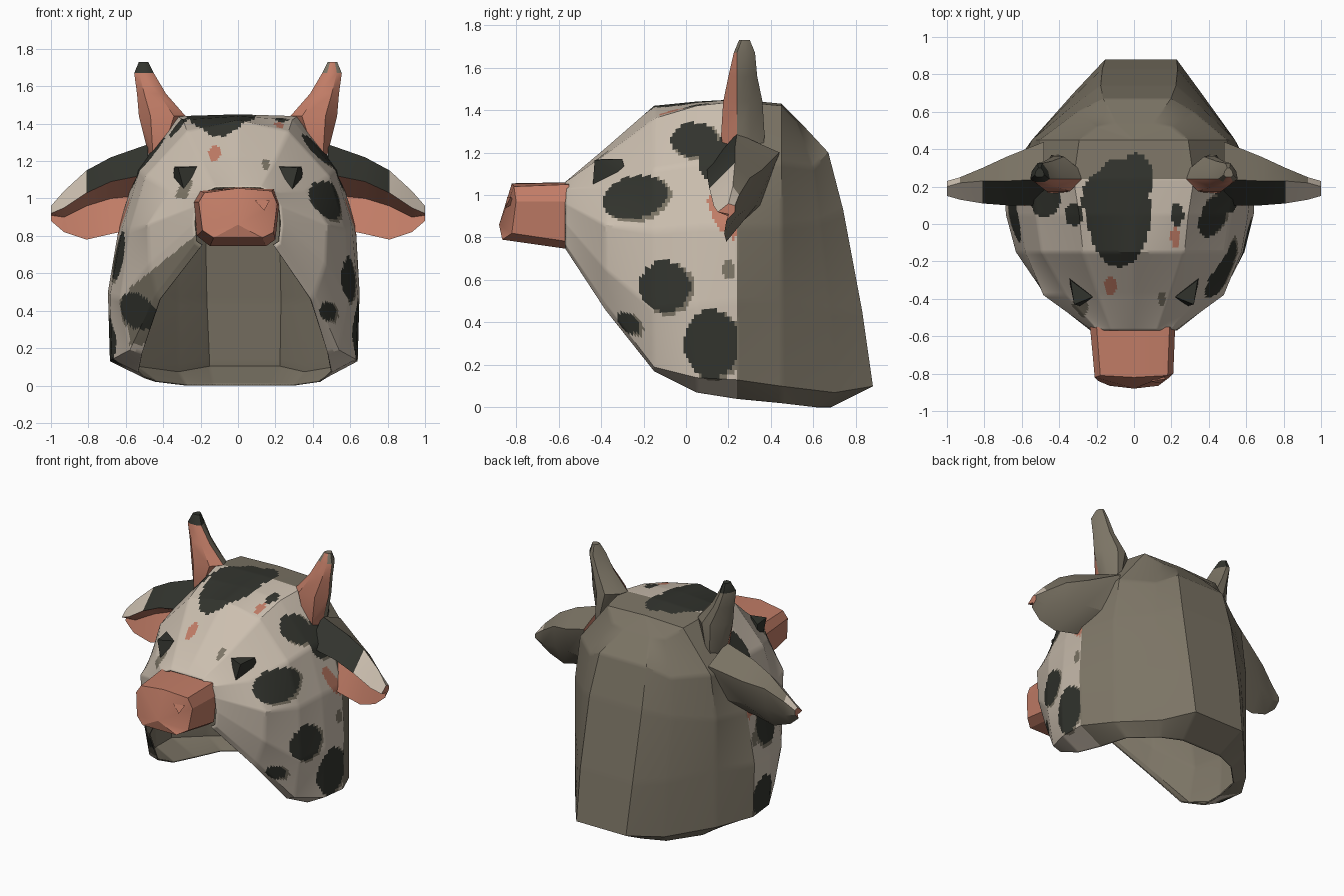
import bpy, bmesh, math
from mathutils import Vector

if "Cube" in bpy.data.objects:
    bpy.data.objects.remove(bpy.data.objects["Cube"])


def material(name, rgb):
    m = bpy.data.materials.new(name)
    m.diffuse_color = (*rgb, 1)
    m.use_nodes = True
    m.node_tree.nodes["Principled BSDF"].inputs["Base Color"].default_value = m.diffuse_color
    return m


MATS = [material("cream", (.60, .52, .43)), material("charcoal", (.032, .034, .027)),
        material("pink", (.54, .205, .135)), material("taupe", (.20, .175, .13))]
CREAM, DARK, PINK, TAUPE = range(4)


def finish(name, bm, rule, angle=30):
    """Colour the faces by a rule and make the object."""
    bm.normal_update()
    for f in bm.faces:
        f.material_index = rule(f.calc_center_median(), f.normal)
    me = bpy.data.meshes.new(name)
    bm.to_mesh(me)
    bm.free()
    for m in MATS:
        me.materials.append(m)
    ob = bpy.data.objects.new(name, me)
    bpy.context.collection.objects.link(ob)
    bpy.ops.object.select_all(action='DESELECT')
    ob.select_set(True)
    bpy.context.view_layer.objects.active = ob
    bpy.ops.object.shade_smooth_by_angle(angle=math.radians(angle))
    return ob


def loft(rings, closed=True, caps=True):
    bm = bmesh.new()
    vs = [[bm.verts.new(p) for p in r] for r in rings]
    n = len(vs[0])
    for a, b in zip(vs, vs[1:]):
        for i in range(n if closed else n - 1):
            j = (i + 1) % n
            bm.faces.new((a[i], a[j], b[j], b[i]))
    if caps:
        bm.faces.new(vs[0])
        bm.faces.new(vs[-1])
    bmesh.ops.remove_doubles(bm, verts=bm.verts, dist=.0005)
    bmesh.ops.recalc_face_normals(bm, faces=bm.faces)
    return bm


def hull(name, points, col):
    bm = bmesh.new()
    for p in points:
        bm.verts.new(p)
    bmesh.ops.convex_hull(bm, input=bm.verts)
    finish(name, bm, lambda c, n: col, 20)


# Head shell: half arches (x, z) from the inward rim up to the crown, open below
arches = [
    (-.57, [(.19, .75), (.22, .77), (.23, .87), (.22, .96), (.19, 1.03), (.12, 1.06), (0, 1.06)]),
    (-.38, [(.39, .46), (.41, .49), (.47, .65), (.48, .86), (.36, 1.04), (.19, 1.19), (0, 1.22)]),
    (-.15, [(.48, .17), (.54, .19), (.59, .46), (.575, .83), (.49, 1.12), (.27, 1.36), (0, 1.42)]),
    (.05, [(.50, .07), (.63, .14), (.64, .48), (.61, .85), (.52, 1.15), (.29, 1.42), (0, 1.44)]),
    (.24, [(.47, .04), (.64, .13), (.65, .5), (.63, .85), (.54, 1.15), (.32, 1.44), (0, 1.45)]),
    (.45, [(.44, .02), (.54, .1), (.54, .5), (.54, .85), (.50, 1.15), (.29, 1.42), (0, 1.44)])]
half = [[(x, y, z) for x, z in pts] for y, pts in arches]
top = (0, .45, 1.43)
half[-1][-1] = top
half.append([(.29, .62, 0), (.34, .70, .07), (.34, .68, .45), (.34, .63, .88), (.31, .60, 1.13),
             (.2, .52, 1.35), top])
back = [(.68, 0), (.88, .1), (.83, .45), (.74, .93), (.67, 1.2), (.54, 1.34)]
half.append([(w, y, z) for w, (y, z) in zip((.15, .19, .2, .2, .18, .1), back)] + [top])
half.append([(0, y, z) for y, z in back] + [top])
rings = [h + [(-x * (1.07 if z < .6 and y < .3 else 1.01), y, z) for x, y, z in reversed(h[:-1])]
         for h in half]
# The back leans slightly to one side
rings = [[(x + .1 * max(0, y - .5), y, z) for x, y, z in r] for r in rings]

# Painted patches: side ones (sign of x, y, z, ry, rz, tilt), top ones (x, y, rx, ry, colour)
SIDE = [(1, -.24, .99, .155, .10, .25), (1, -.10, .57, .12, .12, 0), (1, .12, .30, .13, .16, 0),
        (1, .04, 1.26, .11, .08, 0), (1, .19, 1.16, .13, .11, .3), (1, -.27, .40, .04, .06, .8),
        (-1, .03, .69, .13, .13, 0), (-1, -.24, .40, .10, .10, 0), (-1, .12, .24, .13, .13, 0),
        (-1, .17, 1.2, .13, .13, 0)]
TOP = [(-.08, .06, .17, .29, DARK), (-.17, .14, .11, .14, DARK), (.01, .24, .09, .14, DARK),
       (.23, .05, .035, .06, DARK), (.22, -.07, .022, .06, PINK), (-.125, -.33, .032, .055, PINK),
       (.15, -.40, .02, .04, TAUPE), (-.29, -.45, .045, .05, TAUPE), (-.32, .05, .05, .06, DARK)]


def in_ellipse(u, v, ru, rv, t=0):
    a, b = u * math.cos(t) + v * math.sin(t), v * math.cos(t) - u * math.sin(t)
    return (a / ru) ** 2 + (b / rv) ** 2 < 1


def head_rule(c, n):
    if n.z > .3 and c.z > 1.0 and c.y < .39:
        for x, y, rx, ry, col in TOP:
            if in_ellipse(c.x - x, c.y - y, rx, ry):
                return col
    if c.y > .24:
        return TAUPE
    halo = False
    for s, y, z, ry, rz, t in SIDE:
        if c.x * s > .2:
            if in_ellipse(c.y - y, c.z - z, ry, rz, t):
                return DARK
            halo |= in_ellipse(c.y - y - .015, c.z - z + .01, ry + .005, rz + .005, t)
    if halo or in_ellipse(c.y - .2, c.z - .65, .03, .05):
        return TAUPE
    # bare jaw on one cheek
    if -.58 < c.x < -.15 and c.y < -.1 and .22 < c.z < .8 + (c.x + .23) * .8:
        return TAUPE
    # pink below the ears
    if in_ellipse(c.y - .17, c.z - .9, .04, .12, .5):
        return PINK
    return CREAM


bm = loft(rings, closed=False, caps=False)
if sum(f.normal.dot(f.calc_center_median() - Vector((0, .2, .7))) for f in bm.faces) < 0:
    bmesh.ops.reverse_faces(bm, faces=bm.faces)
bmesh.ops.subdivide_edges(bm, edges=bm.edges, cuts=15, use_grid_fill=True)
head = finish("head_shell", bm, head_rule)
sol = head.modifiers.new("lining", 'SOLIDIFY')
sol.thickness, sol.offset = .008, -1
sol.material_offset = sol.material_offset_rim = 3

# Muzzle block
base = [(-.22, .80), (-.235, .98), (-.2, 1.04), (0, 1.06), (.19, 1.05), (.22, .97), (.2, .78),
        (.15, .745), (-.15, .745)]
front = [(-.19, -.84, .83), (-.21, -.82, .98), (-.18, -.81, 1.03), (0, -.82, 1.055),
         (.18, -.81, 1.04), (.21, -.80, .97), (.19, -.82, .82), (.13, -.865, .79), (-.13, -.865, .79)]
bm = loft([[(x, -.55, z) for x, z in base], front], caps=False)
tip = bm.verts.new((0, -.88, .86))
for e in [e for e in bm.edges if e.is_boundary and all(v.co.y < -.7 for v in e.verts)]:
    bm.faces.new((*e.verts, tip))
bmesh.ops.holes_fill(bm, edges=[e for e in bm.edges if e.is_boundary])
bmesh.ops.recalc_face_normals(bm, faces=bm.faces)
finish("muzzle", bm, lambda c, n: PINK, 25)

# Nostril wedge
hull("nostril", [(.09, -.842, .99), (.17, -.826, .99), (.14, -.852, .935), (.135, -.80, .97)], PINK)

# Horn cross-sections: z, inner x, outer x, front y, back y
HORN = [(1.2, .40, .47, .18, .36), (1.28, .36, .49, .165, .37), (1.44, .28, .53, .175, .36),
        (1.56, .385, .54, .20, .335), (1.67, .45, .555, .225, .325), (1.73, .48, .53, .25, .30)]
# Ear cross-sections: front rim, top, back, low back, bottom, hollow (y, z)
EAR = [(.48, [(.10, 1.13), (.24, 1.29), (.44, 1.20), (.36, .95), (.20, .85), (.30, 1.02)]),
       (.68, [(.10, 1.09), (.23, 1.22), (.36, 1.12), (.33, .95), (.19, .81), (.27, 1.0)]),
       (.81, [(.11, 1.03), (.23, 1.15), (.30, 1.08), (.28, .93), (.19, .78), (.24, .96)]),
       (.93, [(.13, .95), (.22, 1.04), (.25, 1.0), (.24, .9), (.18, .82), (.20, .90)]),
       (1.0, [(.15, .92), (.20, .96), (.23, .95), (.23, .92), (.19, .88), (.20, .91)])]


def horn_rule(c, n):
    if c.z > 1.69 and c.x < 0:
        return DARK
    return PINK if c.y < .242 else TAUPE


def ear_rule(c, n):
    if c.y > .24 and n.y > 0:
        return TAUPE
    if n.z > .25 and c.y < .24 and c.z > 1.16 - .22 * abs(c.x):
        return DARK if abs(c.x) < .81 else CREAM
    return PINK if n.y < .25 else TAUPE


for s, side in ((1, "right"), (-1, "left")):
    # Horns: blunt wedge in front, rounder behind
    rings = []
    for z, x0, x1, y0, y1 in HORN:
        ym, m, q = max(.24, y0 + .012), (x0 + x1) / 2, (x1 - x0) / 4
        rings.append([(s * x, y, z) for x, y in (
            (x0, ym), (m - q, y0), (m + q, y0), (x1, ym), (x1 - q / 3, (ym + y1) / 2),
            (m + q / 2, y1), (m - q / 2, y1), (x0 + q / 3, (ym + y1) / 2))])
    finish("horn_" + side, loft(rings), horn_rule, 40)
    # Ears
    finish("ear_" + side, loft([[(s * x, y, z) for y, z in p] for x, p in EAR]), ear_rule, 35)
    # Eyes
    hull("eye_" + side, [(s * x, y, z) for x, y, z in (
        (.22, -.39, 1.17), (.32, -.43, 1.165), (.34, -.30, 1.17), (.35, -.28, 1.09),
        (.285, -.44, 1.03))], DARK)
